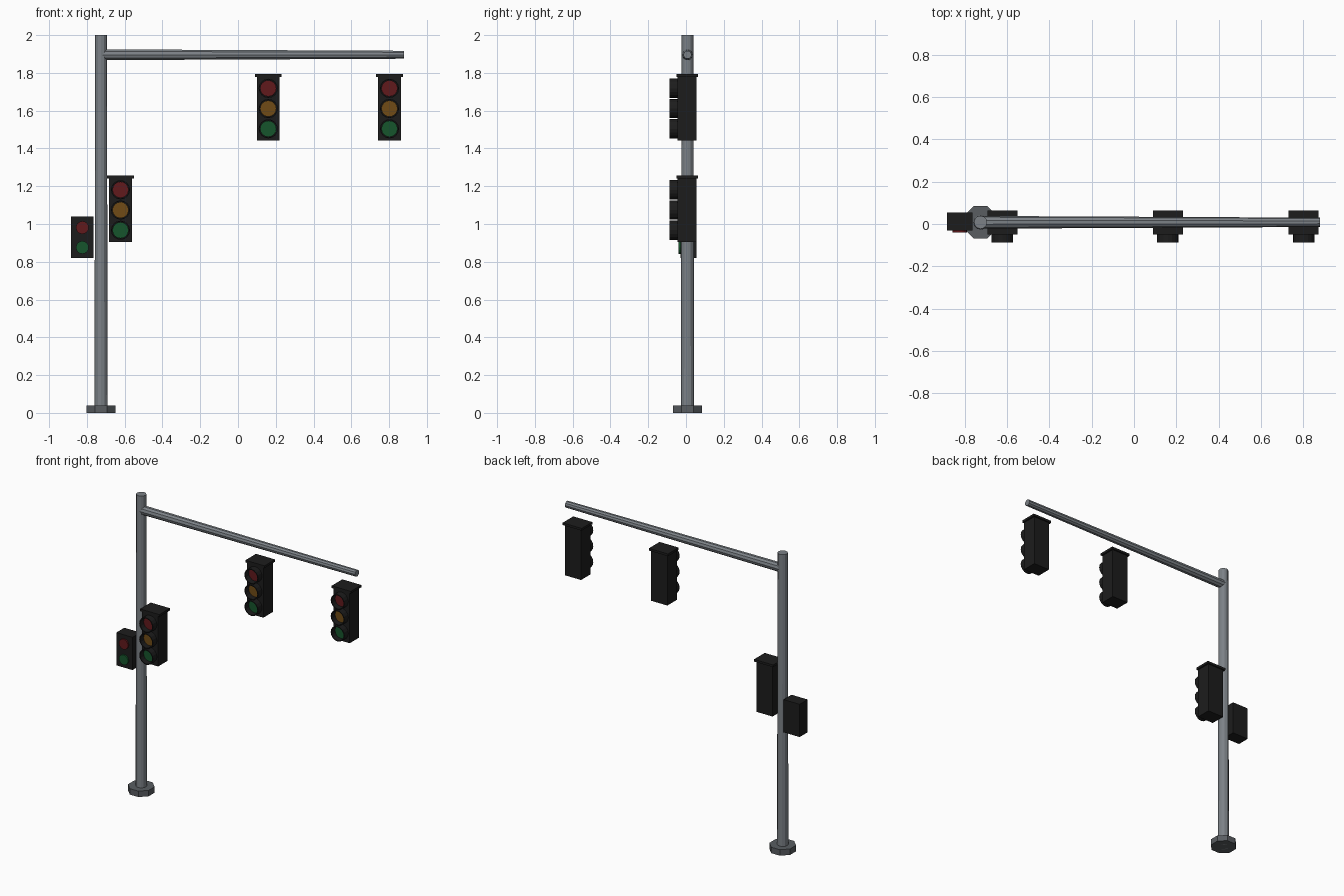
import bpy
import math
from mathutils import Matrix

if "Cube" in bpy.data.objects:
    bpy.data.objects.remove(bpy.data.objects["Cube"])

POLE_X, POLE_Y = -0.725, 0.008


def material(name, rgb):
    m = bpy.data.materials.new(name)
    m.diffuse_color = (*rgb, 1)
    m.use_nodes = True
    m.node_tree.nodes["Principled BSDF"].inputs["Base Color"].default_value = m.diffuse_color
    return m


BLACK = material("housing_black", (0.012, 0.012, 0.012))
RED = material("lens_red", (0.12, 0.01, 0.012))
AMBER = material("lens_amber", (0.16, 0.07, 0.008))
GREEN = material("lens_green", (0.008, 0.09, 0.025))
STEEL = material("pole_steel", (0.2, 0.22, 0.24))
DARK = material("base_steel", (0.1, 0.11, 0.12))


def finish(name, mat):
    ob = bpy.context.object
    ob.name = name
    ob.data.materials.append(mat)
    return ob


def box(name, x, y, z, mat):
    """Box from (min, max) ranges on each axis."""
    bpy.ops.mesh.primitive_cube_add(size=1, location=[sum(r) / 2 for r in (x, y, z)])
    ob = finish(name, mat)
    ob.data.transform(Matrix.Diagonal([r[1] - r[0] for r in (x, y, z)] + [1]))
    return ob


def rod(name, loc, r1, r2, depth, sides, mat, rot=(0, 0, 0), cap='NGON', turn=0):
    bpy.ops.mesh.primitive_cone_add(vertices=sides, radius1=r1, radius2=r2, depth=depth,
                                    end_fill_type=cap, location=loc, rotation=rot)
    ob = finish(name, mat)
    ob.data.transform(Matrix.Rotation(turn, 4, 'Z'))
    return ob


FACING = (math.pi / 2, 0, 0)


def lens(name, x, y, z, r, mat, thick=0.012):
    rod(name, (x, y, z), r, r, thick, 16, mat, FACING)


def signal_head(name, x, z):
    """Three-lamp head: housing, top cap, lenses and tube visors; z is the bottom."""
    box(name + "_housing", (x - 0.06, x + 0.06), (-0.045, 0.055), (z, z + 0.342), BLACK)
    box(name + "_cap", (x - 0.071, x + 0.071), (-0.049, 0.064), (z + 0.338, z + 0.353), BLACK)
    lamps = (("green", 0.063, GREEN), ("amber", 0.17, AMBER), ("red", 0.277, RED))
    for colour, dz, mat in lamps:
        lens(f"{name}_{colour}_lens", x, -0.047, z + dz, 0.043, mat)
        visor = rod(f"{name}_{colour}_visor", (x, -0.065, z + dz), 0.051, 0.051, 0.046,
                    16, BLACK, FACING, 'NOTHING')
        wall = visor.modifiers.new("wall", 'SOLIDIFY')
        wall.thickness = 0.006
        wall.offset = -1


# Pole, footing and tapered mast arm
rod("base_plate", (POLE_X, POLE_Y, 0.02), 0.083, 0.083, 0.04, 8, DARK, turn=math.pi / 8)
rod("pole", (POLE_X, POLE_Y, 1.0), 0.035, 0.031, 2.0, 12, STEEL)
rod("mast_arm", (0.0775, POLE_Y, 1.896), 0.03, 0.022, 1.605, 10, STEEL, (0, math.pi / 2, 0))

# Two heads under the arm, one beside the pole
signal_head("middle_signal", 0.16, 1.441)
signal_head("outer_signal", 0.802, 1.441)
signal_head("pole_signal", -0.622, 0.904)

# Pedestrian signal
box("pedestrian_housing", (-0.884, -0.764), (-0.03, 0.055), (0.82, 1.04), BLACK)
lens("pedestrian_red_lens", -0.824, -0.034, 0.981, 0.034, RED)
lens("pedestrian_green_lens", -0.824, -0.034, 0.876, 0.034, GREEN)
